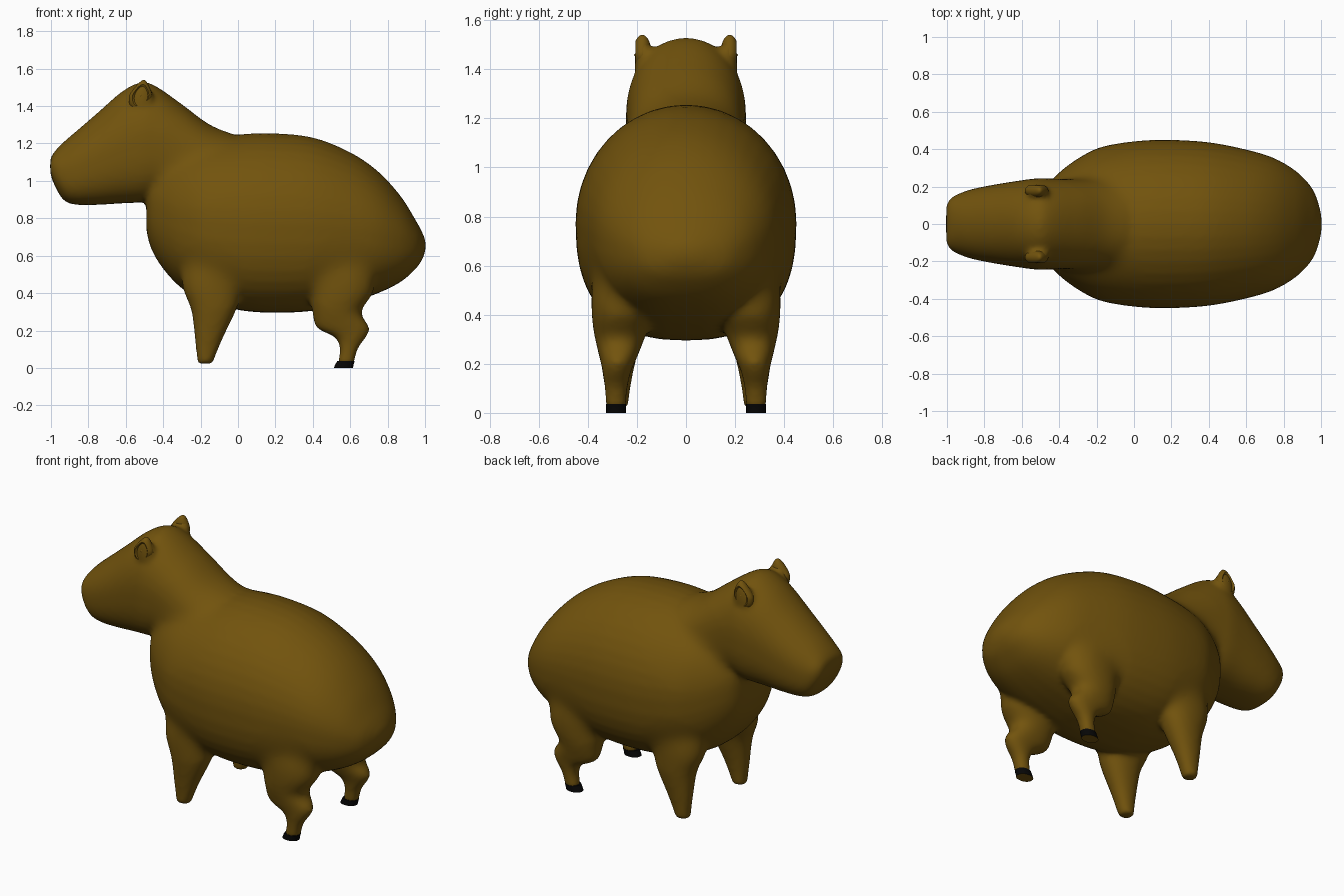
import bpy, bmesh, math
from mathutils import Vector

cube = bpy.data.objects.get("Cube")
if cube:
    bpy.data.objects.remove(cube, do_unlink=True)


def material(name, rgb):
    mat = bpy.data.materials.new(name)
    mat.use_nodes = True
    mat.diffuse_color = (*rgb, 1)
    mat.node_tree.nodes["Principled BSDF"].inputs["Base Color"].default_value = (*rgb, 1)
    return mat


fur = material("brown_fur", (0.168, 0.087, 0.004))
black = material("black_hoof", (0.002, 0.002, 0.002))


def smooth_stations(rows, steps=5):
    """Catmull-Rom interpolation of whole station rows."""
    rows = [Vector(r) for r in rows]
    pts = [rows[0]] + rows + [rows[-1]]
    out = []
    for a, b, c, d in zip(pts, pts[1:], pts[2:], pts[3:]):
        for i in range(steps):
            t = i / steps
            out.append(b + (c - a) * (t / 2) + (a * 2 - b * 5 + c * 4 - d) * (t * t / 2)
                       + (b * 3 - a - c * 3 + d) * (t ** 3 / 2))
    return out + [rows[-1]]


def loft(bm, rings, upper=2.2, lower=2.2, count=40):
    """Skin superellipse rings (centre, u axis, v axis), with a power for each half."""
    def bend(v, power):
        return math.copysign(abs(v) ** (2 / power), v)
    loops = []
    for centre, u, v in rings:
        loop = []
        for i in range(count):
            a = 2 * math.pi * i / count
            power = upper if i < count / 2 else lower
            loop.append(bm.verts.new(centre + u * bend(math.cos(a), power)
                                     + v * bend(math.sin(a), power)))
        loops.append(loop)
    for low, high in zip(loops, loops[1:]):
        for i in range(count):
            j = (i + 1) % count
            bm.faces.new((low[i], low[j], high[j], high[i]))
    bm.faces.new(loops[-1])
    return bm.faces.new(loops[0])


def trunk(bm, rows, upper, lower):
    """Rows: x, bottom z, top z, half width."""
    loft(bm, [(Vector((x, 0, (b + t) / 2)), Vector((0, w, 0)), Vector((0, 0, (t - b) / 2)))
              for x, b, t, w in smooth_stations(rows)], upper, lower)


def limb_rings(rows, side):
    """Rows: z, front x, back x, centre y, half width."""
    return [(Vector(((f + b) / 2, side * y, z)), Vector(((b - f) / 2, 0, 0)), Vector((0, w, 0)))
            for z, f, b, y, w in rows]


def make_object(name, bm, mats):
    bmesh.ops.recalc_face_normals(bm, faces=bm.faces)
    mesh = bpy.data.meshes.new(name)
    bm.to_mesh(mesh)
    bm.free()
    for m in mats:
        mesh.materials.append(m)
    obj = bpy.data.objects.new(name, mesh)
    bpy.context.collection.objects.link(obj)
    return obj


# Barrel body, head with neck, legs and ear roots
BODY = [(-.49, .74, .98, .12), (-.465, .64, 1.08, .2), (-.4, .53, 1.15, .275),
        (-.3, .425, 1.2, .35), (-.18, .36, 1.225, .41), (0, .31, 1.248, .442),
        (.18, .295, 1.255, .45), (.4, .305, 1.232, .437), (.6, .35, 1.153, .398),
        (.75, .4, 1.05, .352), (.87, .46, .918, .28), (.95, .53, .79, .195),
        (.985, .58, .725, .115), (1.003, .63, .68, .04)]
HEAD = [(-1.004, 1.04, 1.12, .1), (-.98, .975, 1.158, .138), (-.93, .895, 1.21, .165),
        (-.86, .872, 1.27, .188), (-.75, .872, 1.365, .21), (-.62, .88, 1.478, .231),
        (-.52, .885, 1.527, .244), (-.44, .9, 1.507, .243), (-.3, .9, 1.41, .24),
        (-.15, .9, 1.3, .235), (0, .9, 1.24, .21), (.1, .95, 1.2, .15)]
FRONT_LEG = [(.022, -.217, -.136, .278, .042), (.15, -.23, -.085, .278, .06),
             (.31, -.25, -.01, .272, .092), (.42, -.295, .02, .262, .113),
             (.52, -.3, .02, .25, .115), (.62, -.28, 0, .22, .11)]
HIND_LEG = [(.02, .53, .62, .285, .042), (.1, .545, .64, .285, .047),
            (.165, .515, .685, .282, .057), (.215, .42, .703, .277, .073),
            (.3, .398, .66, .27, .1), (.4, .38, .72, .262, .126),
            (.5, .37, .73, .25, .136), (.62, .4, .7, .22, .13)]
EAR_ROOT = [(1.34, -.58, -.44, .15, .05), (1.42, -.58, -.45, .16, .05),
            (1.48, -.565, -.46, .17, .036), (1.52, -.54, -.475, .182, .016)]

bm = bmesh.new()
trunk(bm, BODY, 2.0, 2.5)
trunk(bm, HEAD, 2.1, 2.7)
for side in (-1, 1):
    for rows in (FRONT_LEG, HIND_LEG, EAR_ROOT):
        loft(bm, limb_rings(smooth_stations(rows), side))
body = make_object("body", bm, [fur])

# Fuse the volumes into one skin
remesh = body.modifiers.new("fuse", "REMESH")
remesh.mode = "VOXEL"
remesh.voxel_size = 0.014
remesh.use_smooth_shade = True
graph = bpy.context.evaluated_depsgraph_get()
skin = bpy.data.meshes.new_from_object(body.evaluated_get(graph))
body.modifiers.clear()
body.data = skin

# Blend the neck, shoulders and thighs more widely than the rest
JOINTS = [((-.2, .24, 1.08), .27), ((-.14, .31, .5), .2), ((.55, .32, .52), .21)]
group = body.vertex_groups.new(name="joints")
for v in skin.vertices:
    spot = Vector((v.co.x, abs(v.co.y), v.co.z))
    weight = max(1 - ((spot - Vector(c)).length / r) ** 2 for c, r in JOINTS)
    if weight > 0:
        group.add([v.index], min(1, 1.6 * weight), "REPLACE")
for name, rounds, mask in (("soften", 10, ""), ("blend_joints", 80, group.name)):
    soften = body.modifiers.new(name, "SMOOTH")
    soften.factor = 0.5
    soften.iterations = rounds
    soften.vertex_group = mask

for side, label in ((1, "left"), (-1, "right")):
    # Hind hoof with a fur-coloured pad under it
    bm = bmesh.new()
    rows = [(0, .512, .615, .285, .04), (.018, .52, .618, .285, .04),
            (.036, .53, .624, .285, .04)]
    sole = loft(bm, limb_rings(rows, side), count=24)
    bmesh.ops.inset_region(bm, faces=[sole], thickness=0.028)
    sole.material_index = 1
    hoof = make_object(label + "_hind_hoof", bm, [black, fur])

    # Pointed ear, shallowly hollowed on its outer side
    bm = bmesh.new()
    bmesh.ops.create_uvsphere(bm, u_segments=36, v_segments=28, radius=1)
    for v in bm.verts:
        x, z, y = v.co
        r = math.hypot(x, z)
        if y > 0 and r < .7:
            y -= .5 * math.sin(r / .7 * math.pi) + .1 * (1 - r / .7)
        if z > 0:
            x *= 1 - .5 * z
        v.co = (-.52 + x * .062 + z * .016, side * (.178 + y * .038), 1.458 + z * .082)
    ear = make_object(label + "_ear", bm, [fur])

    for obj in (hoof, ear):
        bpy.ops.object.select_all(action="DESELECT")
        obj.select_set(True)
        bpy.context.view_layer.objects.active = obj
        bpy.ops.object.shade_smooth_by_angle(angle=math.radians(40))
